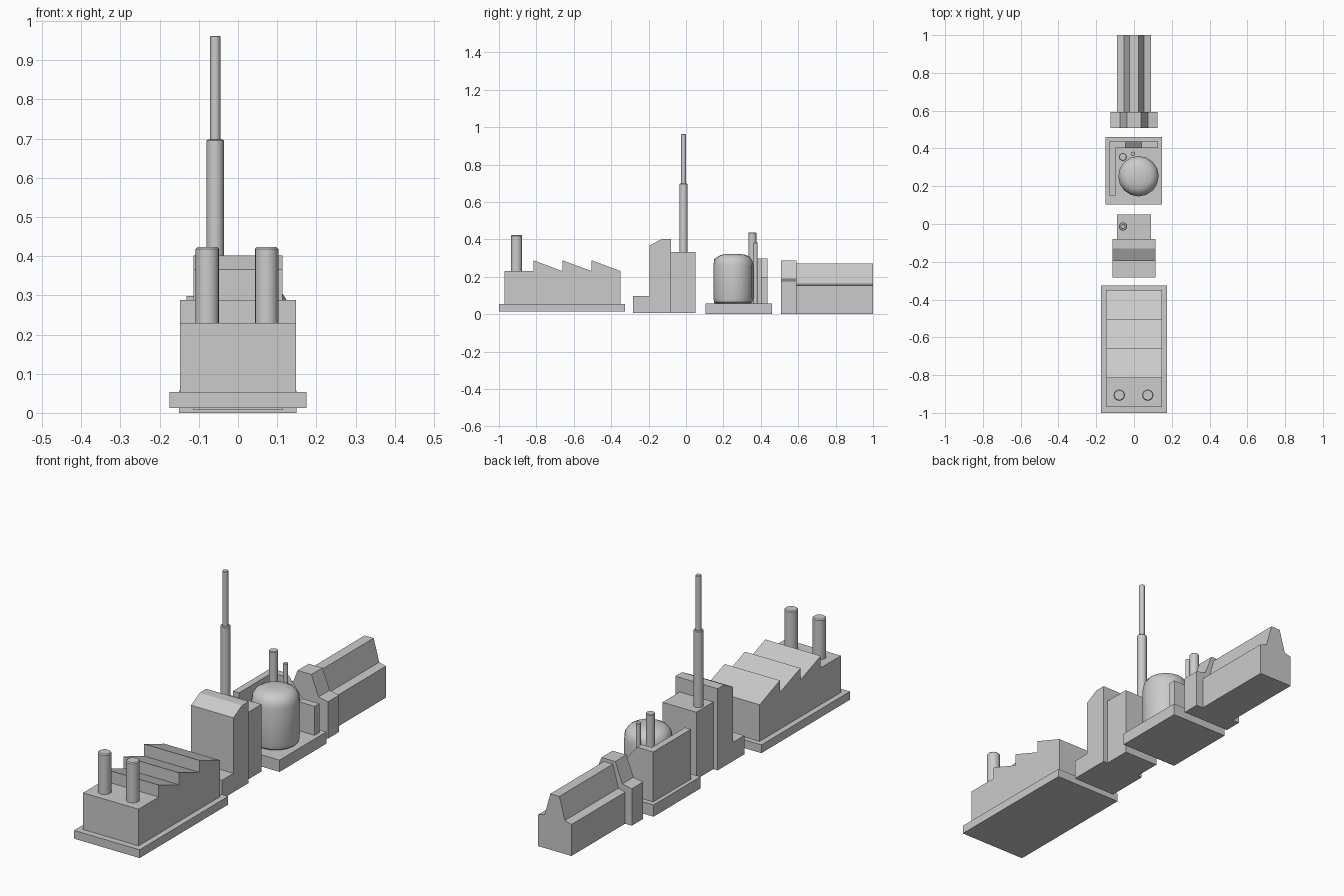
import bpy, bmesh
from math import cos, sin, tau, radians

if "Cube" in bpy.data.objects:
    bpy.data.objects.remove(bpy.data.objects["Cube"])


def finish(name, bm, smooth=False):
    bmesh.ops.recalc_face_normals(bm, faces=bm.faces)
    mesh = bpy.data.meshes.new(name)
    bm.to_mesh(mesh)
    bm.free()
    ob = bpy.data.objects.new(name, mesh)
    bpy.context.collection.objects.link(ob)
    if smooth:
        bpy.ops.object.select_all(action='DESELECT')
        ob.select_set(True)
        bpy.context.view_layer.objects.active = ob
        bpy.ops.object.shade_smooth_by_angle(angle=radians(35))
    return ob


def prism(name, profile, lo, hi, axis):
    """Extrude a closed profile along x (profile = y,z) or y (profile = x,z)."""
    bm = bmesh.new()
    put = (lambda p: (lo, p[0], p[1])) if axis == 'x' else (lambda p: (p[0], lo, p[1]))
    face = bm.faces.new([bm.verts.new(put(p)) for p in profile])
    ext = bmesh.ops.extrude_face_region(bm, geom=[face])
    d = hi - lo
    bmesh.ops.translate(bm, verts=[v for v in ext['geom'] if isinstance(v, bmesh.types.BMVert)],
                        vec=(d, 0, 0) if axis == 'x' else (0, d, 0))
    return finish(name, bm)


def box(name, x, y, z):
    return prism(name, [(x[0], z[0]), (x[1], z[0]), (x[1], z[1]), (x[0], z[1])], y[0], y[1], 'y')


def lathe(name, x, y, profile, sides=16):
    """Revolve (radius, z) points about a vertical axis, capped at both ends."""
    bm = bmesh.new()
    rings = [[bm.verts.new((x + r * cos(tau * i / sides), y + r * sin(tau * i / sides), z))
              for i in range(sides)] for r, z in profile]
    for a, b in zip(rings, rings[1:]):
        for i in range(sides):
            j = (i + 1) % sides
            bm.faces.new((a[i], a[j], b[j], b[i]))
    bm.faces.new(rings[0])
    bm.faces.new(rings[-1])
    return finish(name, bm, True)


def pipe(name, x, y, r, z0, z1):
    b = 0.15 * r
    return lathe(name, x, y, [(r, z0), (r, z1 - b), (r - b, z1)])


# Sawtooth factory
box("factory_base", (-0.175, 0.175), (-1.0, -0.325), (0.013, 0.053))
low, high = 0.23, 0.288
roof = [(-0.97, 0.05), (-0.97, low)]
for y in (-0.816, -0.661, -0.505):
    roof += [(y, low), (y, high)]
roof += [(-0.35, low), (-0.35, 0.05)]
prism("factory_body", roof, -0.148, 0.148, 'x')
for side, x in (("left", -0.078), ("right", 0.073)):
    pipe("factory_chimney_" + side, x, -0.906, 0.03, low - 0.01, 0.423)

# Tower block with tall stack
prism("tower_front", [(-0.283, 0.007), (-0.283, 0.098), (-0.196, 0.098), (-0.196, 0.366),
                      (-0.131, 0.401), (-0.08, 0.401), (-0.08, 0.007)], -0.113, 0.113, 'x')
box("tower_rear", (-0.09, 0.09), (-0.08, 0.05), (0.007, 0.331))
pipe("stack_lower", -0.058, -0.013, 0.022, 0.32, 0.698)
pipe("stack_upper", -0.058, -0.013, 0.013, 0.69, 0.962)

# Tank yard with corner wall
box("yard_base", (-0.15, 0.149), (0.104, 0.461), (0.0, 0.057))
box("yard_side_wall", (-0.131, -0.099), (0.149, 0.42), (0.05, 0.298))
prism("yard_back_wall", [(-0.131, 0.05), (0.128, 0.05), (0.128, 0.197), (0.041, 0.197),
                         (-0.044, 0.298), (-0.131, 0.298)], 0.402, 0.437, 'y')
lathe("tank", 0.024, 0.253, [(0.09, 0.055), (0.102, 0.065), (0.107, 0.085), (0.107, 0.262),
                             (0.102, 0.285), (0.089, 0.305), (0.066, 0.317), (0.03, 0.322)])
pipe("yard_pipe_large", -0.059, 0.355, 0.021, 0.05, 0.437)
pipe("yard_pipe_small", -0.006, 0.372, 0.011, 0.05, 0.382)


# Long hall with a wider gatehouse, both with a stepped steep roof
def hall(name, y0, y1, wall, shoulder, top, eave, ridge):
    half = [(wall, 0.0), (wall, eave), (shoulder, eave + 0.01), (top, ridge)]
    prism(name, half + [(-x, z) for x, z in reversed(half)], y0, y1, 'y')


hall("gatehouse", 0.507, 0.592, 0.125, 0.075, 0.037, 0.178, 0.286)
hall("long_hall", 0.59, 1.0, 0.089, 0.054, 0.024, 0.152, 0.27)
